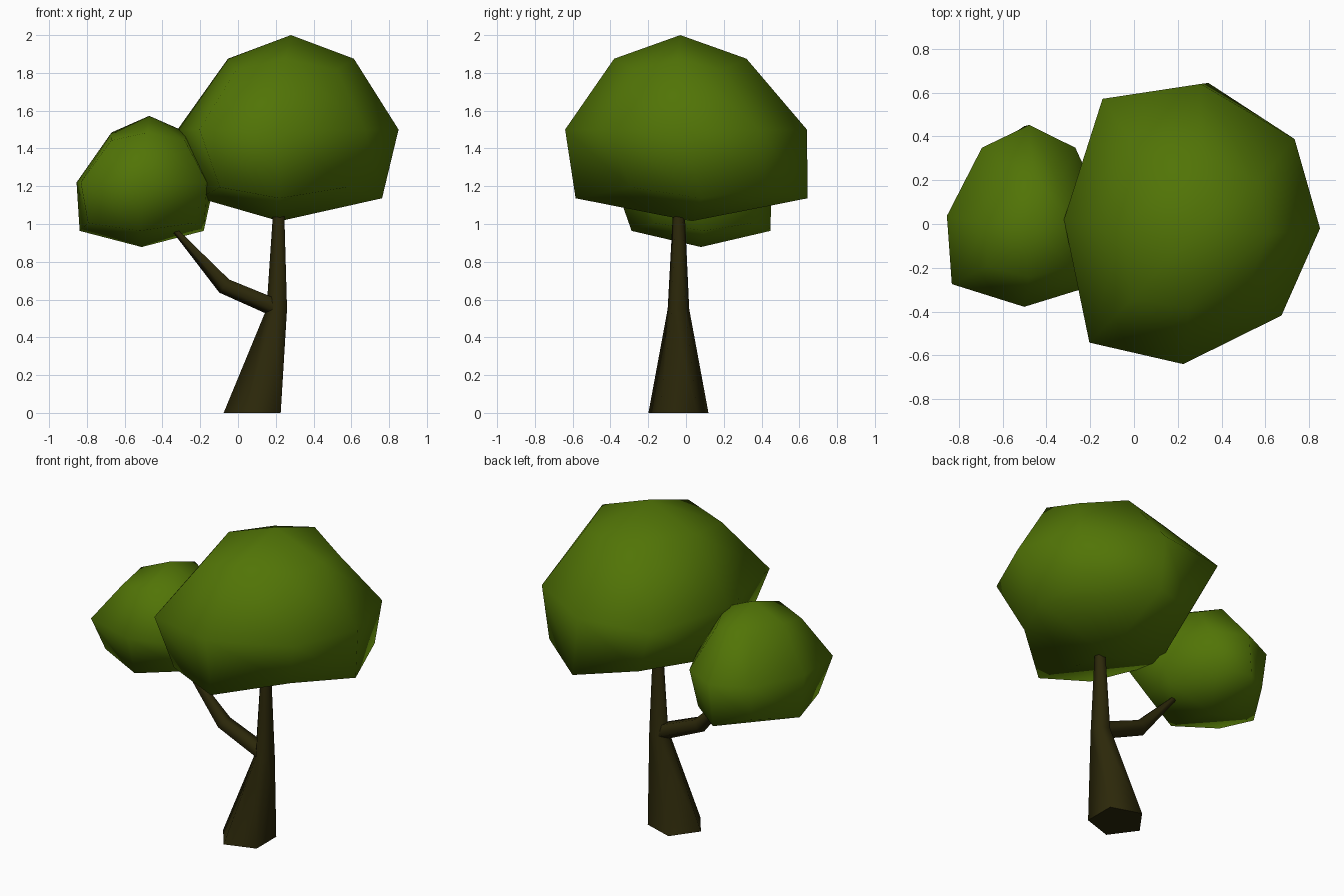
import bpy, bmesh, math
from mathutils import Vector

cube = bpy.data.objects.get("Cube")
if cube:
    bpy.data.objects.remove(cube, do_unlink=True)


def make_material(name, rgb):
    mat = bpy.data.materials.new(name)
    mat.use_nodes = True
    mat.diffuse_color = (*rgb, 1)
    bsdf = mat.node_tree.nodes["Principled BSDF"]
    bsdf.inputs["Base Color"].default_value = (*rgb, 1)
    bsdf.inputs["Roughness"].default_value = 0.9
    return mat


leaf_green = make_material("leaf green", (0.083, 0.175, 0.002))
bark_brown = make_material("bark brown", (0.025, 0.021, 0.003))


def finish(bm, name, mat):
    bmesh.ops.recalc_face_normals(bm, faces=bm.faces)
    mesh = bpy.data.meshes.new(name)
    bm.to_mesh(mesh)
    bm.free()
    mesh.materials.append(mat)
    obj = bpy.data.objects.new(name, mesh)
    bpy.context.collection.objects.link(obj)
    return obj


def limb(name, path, radii, axes, sides=5):
    """Tapered limb: one ring of points around each path point."""
    bm = bmesh.new()
    rings = []
    for point, radius, axis in zip(path, radii, axes):
        v = Vector((0, 1, 0))
        u = v.cross(Vector(axis).normalized())
        turns = [math.tau * s / sides for s in range(sides)]
        rings.append([bm.verts.new(Vector(point) + radius * (v * math.sin(a) - u * math.cos(a)))
                      for a in turns])
    for low, high in zip(rings, rings[1:]):
        for s in range(sides):
            t = (s + 1) % sides
            bm.faces.new((low[s], low[t], high[t], high[s])).smooth = True
    # Flat end caps
    bm.faces.new(rings[0])
    bm.faces.new(rings[-1])
    return finish(bm, name, bark_brown)


def crown(name, location, scale, turn, lean, taper, skew, base_wide, base_skew, base_shift):
    """Rounded cube, narrow at the top and wide at the bottom."""
    bm = bmesh.new()
    bmesh.ops.create_cube(bm, size=2)
    bmesh.ops.subdivide_edges(bm, edges=bm.edges, cuts=1, use_grid_fill=True)
    for vert in bm.verts:
        i, j, k = (round(c) for c in vert.co)
        # Face centres stay out, edges and corners are pulled in
        kind = abs(i) + abs(j) + abs(k)
        m = {1: 1, 2: 0.75, 3: 0.6 if k > 0 else 0.52}[kind]
        wide_x, wide_y = {1: (0.76, 0.73), 0: (1, 1), -1: base_wide}[k]
        skew_x, skew_y = base_skew if k < 0 else skew
        x = m * (0.585 * i * wide_x + skew_x * j) + lean[0] * k
        y = m * (0.64 * j * wide_y * (1 - taper * i) + skew_y * i) + lean[1] * k
        if k < 0:
            x += base_shift if kind > 1 else -base_shift
        drop = 0.63 if kind == 3 else m
        vert.co = (x, y, drop * k * (0.5 if k > 0 else 0.485))
    for face in bm.faces:
        face.smooth = True
    obj = finish(bm, name, leaf_green)
    obj.location, obj.scale = location, scale
    obj.rotation_euler.z = turn
    return obj


# Trunk and side branch
up = (0, 0, 1)
limb("trunk",
     [(0.091, -0.04, 0), (0.211, -0.04, 0.55), (0.218, -0.038, 1.04)],
     [0.167, 0.06, 0.034], [up] * 3)
limb("branch",
     [(0.2, -0.04, 0.56), (-0.07, -0.04, 0.675), (-0.34, -0.04, 0.975)],
     [0.052, 0.048, 0.015], [(-1, 0, 0.4), (-1, 0, 0.75), (-1, 0, 1.1)])

# Foliage
crown("large_crown", (0.265, 0, 1.5), (1, 1, 1), 0,
      lean=(0.015, -0.03), taper=0.16, skew=(0.04, -0.02),
      base_wide=(1.1, 1.28), base_skew=(0.08, 0.07), base_shift=0.03)
crown("small_crown", (-0.49, 0.037, 1.22), (0.71, 0.57, 0.705), math.pi / 2,
      lean=(-0.06, -0.035), taper=0.22, skew=(0, -0.02),
      base_wide=(1.18, 1.2), base_skew=(-0.03, -0.02), base_shift=0)
